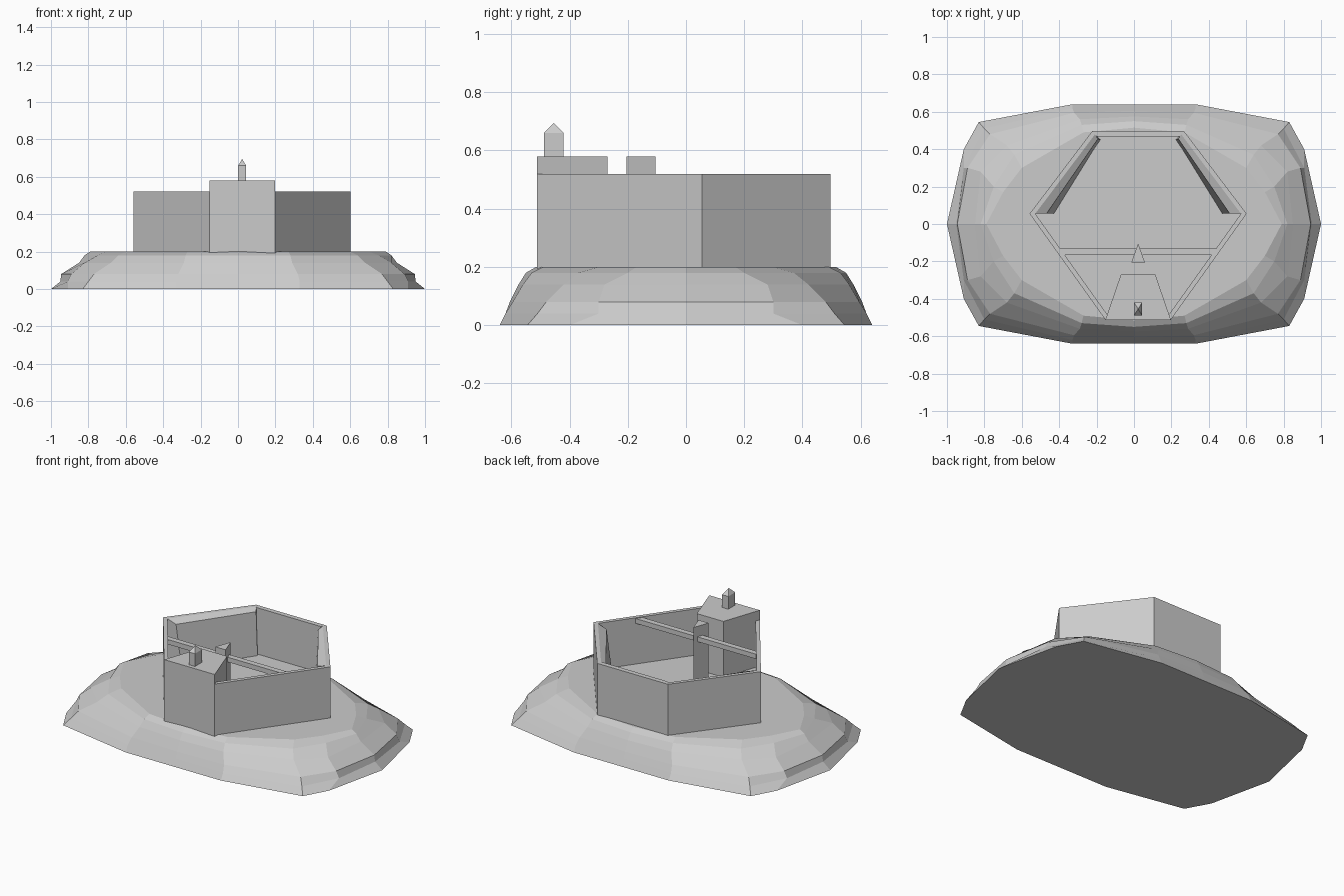
import bpy, bmesh

if "Cube" in bpy.data.objects:
    bpy.data.objects.remove(bpy.data.objects["Cube"])


def finish(name, bm):
    bmesh.ops.recalc_face_normals(bm, faces=bm.faces)
    mesh = bpy.data.meshes.new(name)
    bm.to_mesh(mesh)
    bm.free()
    ob = bpy.data.objects.new(name, mesh)
    bpy.context.collection.objects.link(ob)
    return ob


def loft(name, rings):
    """Skin between closed rings of equal length and cap both ends."""
    bm = bmesh.new()
    vs = [[bm.verts.new(p) for p in ring] for ring in rings]
    n = len(vs[0])
    for a, b in zip(vs, vs[1:]):
        for i in range(n):
            j = (i + 1) % n
            bm.faces.new((a[i], a[j], b[j], b[i]))
    bm.faces.new(vs[0][::-1])
    bm.faces.new(vs[-1])
    return finish(name, bm)


def prism(name, outline, z0, z1):
    return loft(name, [[(x, y, z) for x, y in outline] for z in (z0, z1)])


def mirrored_ring(z, quarter):
    """Complete a quarter outline (+x axis round to +y axis) to a full ring."""
    half = quarter + [(-x, y) for x, y in quarter[-2::-1]]
    full = half + [(x, -y) for x, y in half[-2:0:-1]]
    return [(x, y, z) for x, y in full]


# Rocky mound
loft("mound", [
    mirrored_ring(0.00, [(1, 0), (.91, .40), (.83, .545), (.33, .64), (0, .64)]),
    mirrored_ring(0.04, [(.95, 0), (.91, .30), (.80, .51), (.33, .62), (0, .62)]),
    mirrored_ring(0.08, [(.945, 0), (.89, .30), (.77, .48), (.32, .595), (0, .605)]),
    mirrored_ring(0.14, [(.85, 0), (.82, .28), (.68, .42), (.29, .56), (0, .575)]),
    mirrored_ring(0.18, [(.82, 0), (.75, .20), (.64, .37), (.28, .53), (0, .55)]),
    mirrored_ring(0.20, [(.79, 0), (.70, .17), (.60, .30), (.27, .49), (0, .515)]),
])

# Fort floor
CX, BASE, TOP = 0.022, 0.19, 0.52
hexagon = [(-.58, .055), (-.245, .497), (.245, .497), (.58, .055), (.175, -.512), (-.175, -.512)]
prism("courtyard_floor", [(CX + x, y) for x, y in hexagon], BASE, 0.23)

# Back wall
prism("back_wall", [(CX - .245, .497), (CX + .245, .497), (CX + .222, .467), (CX - .222, .467)], BASE, TOP)

for side, s in (("left", -1), ("right", 1)):
    def pt(x, y, z):
        return (CX + s * x, y, z)

    # Thick rear side walls with a sloping top and battered inner face
    loft(side + "_rear_wall", [
        [pt(.58, .055, BASE), pt(.58, .055, TOP), pt(.55, .055, TOP),
         pt(.49, .055, .50), pt(.445, .055, BASE)],
        [pt(.245, .497, BASE), pt(.245, .497, TOP), pt(.23, .48, TOP),
         pt(.215, .455, .50), pt(.20, .45, BASE)],
    ])
    # Thin front side walls
    prism(side + "_front_wall", [(CX + s * x, y) for x, y in
          ((.58, .055), (.175, -.512), (.15, -.505), (.55, .055))], BASE, TOP)

# Beam across the courtyard
prism("cross_beam", [(CX - .425, -.13), (CX + .425, -.13), (CX + .395, -.165), (CX - .395, -.165)], 0.485, 0.515)

# Triangular pillar
prism("pillar", [(CX - .036, -.205), (CX + .036, -.205), (CX, -.104)], BASE, 0.58)

# Front tower
prism("front_tower", [(CX - .175, -.512), (CX + .175, -.512), (CX + .092, -.27), (CX - .092, -.27)], BASE, 0.58)

# Small turret with pyramid cap
x0, x1, y0, y1 = CX - .021, CX + .021, -.488, -.42
square = [(x0, y0), (x1, y0), (x1, y1), (x0, y1)]
prism("turret", square, 0.57, 0.66)
bm = bmesh.new()
base = [bm.verts.new((x, y, .66)) for x, y in square]
tip = bm.verts.new((CX, (y0 + y1) / 2, .695))
bm.faces.new(base[::-1])
for i in range(4):
    bm.faces.new((base[i], base[(i + 1) % 4], tip))
finish("turret_cap", bm)
